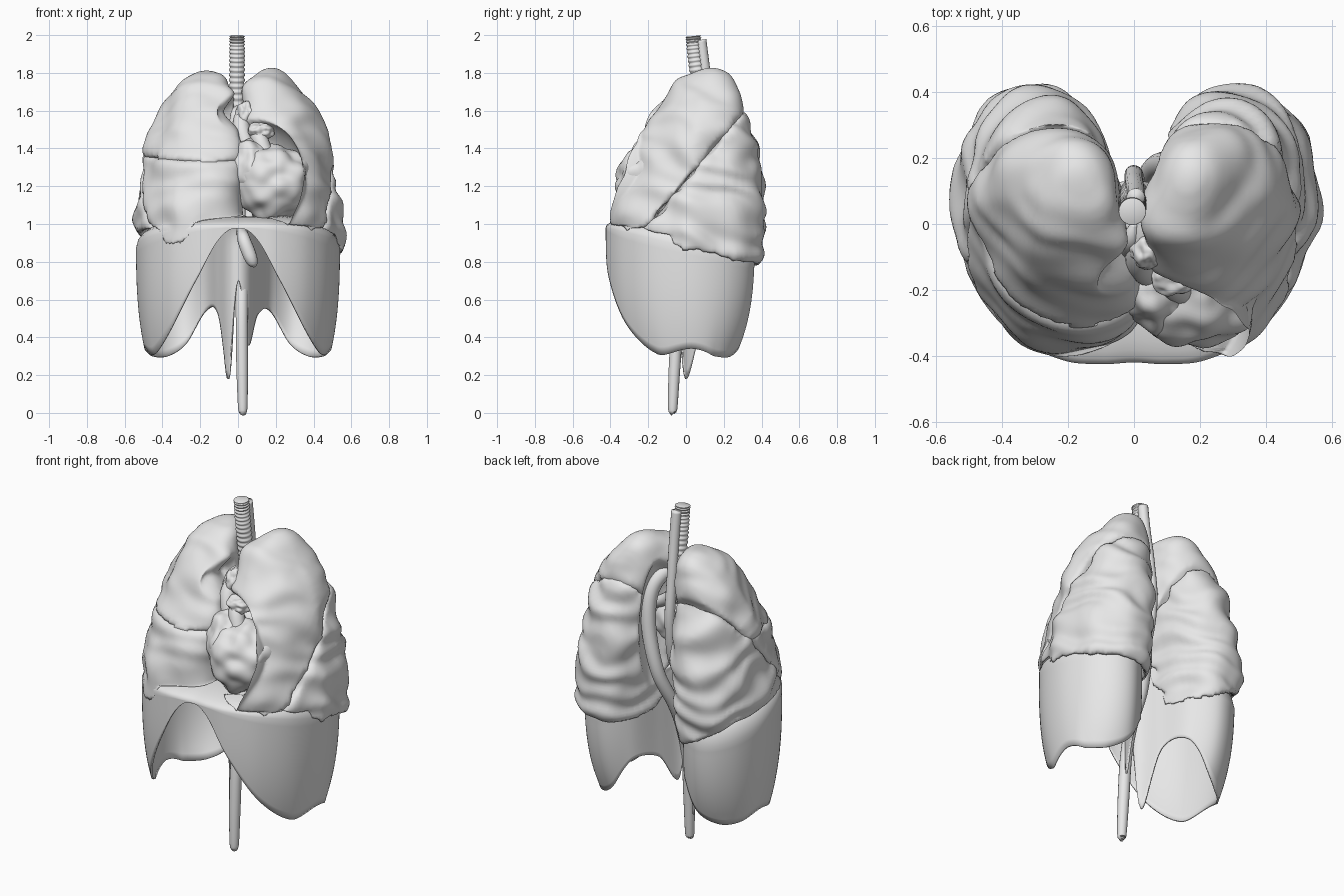
import bpy, bmesh, math
from mathutils import Vector, noise

cube = bpy.data.objects.get("Cube")
if cube:
    bpy.data.objects.remove(cube, do_unlink=True)

GREY = (0.8, 0.8, 0.8, 1)
mat = bpy.data.materials.new("light grey")
mat.use_nodes = True
mat.diffuse_color = GREY
mat.node_tree.nodes["Principled BSDF"].inputs["Base Color"].default_value = GREY


def clamp(v):
    return max(0.0, min(1.0, v))


def spline(pts, steps, closed=False):
    """Catmull-Rom through points of any dimension."""
    n, out = len(pts), []
    for i in range(n if closed else n - 1):
        pick = (lambda k: pts[k % n]) if closed else (lambda k: pts[max(0, min(n - 1, k))])
        a, b, c, d = (pick(i + k) for k in (-1, 0, 1, 2))
        for s in range(steps):
            t = s / steps
            out.append([(2 * q + (r - p) * t + (2 * p - 5 * q + 4 * r - w) * t * t
                         + (3 * q - p - 3 * r + w) * t ** 3) / 2
                        for p, q, r, w in zip(a, b, c, d)])
    if not closed:
        out.append(list(pts[-1]))
    return out


def loft(rings, caps=True):
    bm = bmesh.new()
    rows = [[bm.verts.new(p) for p in ring] for ring in rings]
    n = len(rows[0])
    for lo, hi in zip(rows, rows[1:]):
        for i in range(n):
            j = (i + 1) % n
            bm.faces.new((lo[i], lo[j], hi[j], hi[i]))
    bm.faces.new(rows[0])
    if caps:
        bm.faces.new(rows[-1])
    bmesh.ops.recalc_face_normals(bm, faces=bm.faces)
    return bm


def add(name, bm):
    me = bpy.data.meshes.new(name)
    bm.to_mesh(me)
    bm.free()
    me.materials.append(mat)
    me.shade_smooth()
    ob = bpy.data.objects.new(name, me)
    bpy.context.collection.objects.link(ob)
    return ob


def tube(name, pts, steps=8, sides=16, ripple=0.0, rings=1):
    """Tube through (x, y, z, radius) points, with optional ring ridges."""
    path = spline(pts, steps)
    rows = []
    for i, p in enumerate(path):
        c = Vector(p[:3])
        t = (Vector(path[min(i + 1, len(path) - 1)][:3]) - Vector(path[max(i - 1, 0)][:3])).normalized()
        u = t.cross(Vector((0.3, 1, 0.2))).normalized()
        w = t.cross(u)
        r = max(p[3], 0.002) + ripple * math.sin(i / (len(path) - 1) * rings * math.tau)
        rows.append([c + (u * math.cos(a) + w * math.sin(a)) * r
                     for a in (k * math.tau / sides for k in range(sides))])
    return add(name, loft(rows))


# Diaphragm: outline (x, y, rim height) from front middle round to the back notch
half = [(0, -.42, .98), (.1, -.425, .92), (.22, -.412, .71), (.37, -.335, .45), (.49, -.18, .31),
        (.54, .03, .34), (.505, .21, .3), (.41, .33, .3), (.29, .36, .37), (.17, .27, .54),
        (.1, .11, .52), (.05, 0, .36), (0, -.03, .7)]
outline = spline(half + [(-x, y, z if y else z - .18) for x, y, z in half[-2:0:-1]], 8, True)
MID = Vector((0, -0.15))
polar = [(math.atan2(p[0], p[1] - MID.y), (Vector(p[:2]) - MID).length) for p in outline]


def dome_height(y, r):
    edge = 0.88 - 0.24 * y
    return edge + (1.04 - edge) * math.sqrt(max(0, 1 - r ** 3))


def dome_at(x, y):
    a = math.atan2(x, y - MID.y)
    radius = min(polar, key=lambda q: abs(q[0] - a))[1]
    r = (Vector((x, y)) - MID).length / radius
    return dome_height(y, r) if r < 1 else -1


rows = []
for r in (.02, .2, .4, .6, .75, .86, .94, .98, 1):
    row = []
    for x, y, _ in outline:
        px, py = x * r, MID.y + (y - MID.y) * r
        row.append((px, py, dome_height(py, r)))
    rows.append(row)
for k in range(1, 15):
    row = []
    for x, y, rim in outline:
        top = dome_height(y, 1)
        z = top + (min(rim, top - .005) - top) * k / 14
        u = clamp((0.95 - z) / 0.65) ** 3
        squeeze = .2 * clamp(-y / .2) + .28 * clamp(y / .2) * clamp((abs(x) - .08) / .12)
        row.append((x * (1 - .1 * u), y * (1 - squeeze * u), z))
    rows.append(row)
diaphragm = add("diaphragm", loft(rows, caps=False))
diaphragm.modifiers.new("thickness", "SOLIDIFY").thickness = 0.01

# Lung envelope: height, inner x, outer x, front y, back y
sections = [(1.815, .15, .19, .11, .17), (1.785, .09, .26, .02, .23), (1.7, .05, .35, -.09, .27),
            (1.58, .045, .43, -.17, .31), (1.45, .05, .475, -.25, .35), (1.3, .06, .5, -.32, .385),
            (1.15, .07, .525, -.37, .41), (1.0, .08, .545, -.39, .415), (.88, .09, .555, -.38, .405),
            (.74, .11, .55, -.3, .395)]


def lung_envelope(side):
    rows = []
    for z, xi, xo, yf, yb in spline(sections, 4):
        row = []
        for k in range(40):
            c, s = math.cos(k * math.tau / 40), math.sin(k * math.tau / 40)
            c, s = (math.copysign(abs(v) ** 0.93, v) for v in (c, s))
            x = (xi + xo) / 2 + c * (xo - xi) / 2 + min(0, s) * (xo - xi) * 0.2
            row.append((side * x, (yf + yb) / 2 + s * (yb - yf) / 2, z))
        rows.append(row)
    return loft(rows)


# Hollows in the left lung for the heart and the aorta: y, z, their radii, depth from x
hollows = [(-.27, 1.2, .27, .38, .06, .3), (.17, 1.3, .13, .4, .05, .1)]


def lobe(name, side, cuts, ribs):
    bm = lung_envelope(side)
    for point, normal in cuts:
        n = Vector(normal).normalized()
        bmesh.ops.bisect_plane(bm, geom=bm.verts[:] + bm.edges[:] + bm.faces[:],
                               plane_co=Vector(point) - n * 0.002, plane_no=n, clear_outer=True)
        bmesh.ops.holes_fill(bm, edges=[e for e in bm.edges if e.is_boundary], sides=0)
    bmesh.ops.recalc_face_normals(bm, faces=bm.faces)
    ob = add(name, bm)
    remesh = ob.modifiers.new("remesh", "REMESH")
    remesh.mode, remesh.voxel_size = "VOXEL", 0.016
    soft = ob.modifiers.new("soften", "SMOOTH")
    soft.factor, soft.iterations = 0.5, 8
    me = bpy.data.meshes.new_from_object(ob.evaluated_get(bpy.context.evaluated_depsgraph_get()))
    ob.modifiers.clear()
    ob.data = me
    normals = [v.normal.copy() for v in me.vertices]
    for v, n in zip(me.vertices, normals):
        p = v.co.copy()
        # Soft lumps and rib grooves
        rib = math.sin(p.z * 42 + p.y * 14 + 5 * noise.noise(p * 4))
        p += n * (0.007 + 0.025 * noise.noise(p * 6 + Vector((side * 3, 0, 0))) + ribs * rib)
        if side < 0:
            # Front of the right lung reaches the midline, with a notch at its root
            p.x += 0.07 * clamp(-p.y / .2) * clamp(1.3 - abs(p.x) / .25)
            q = Vector((p.x + .01, p.z - 1.59)).length
            if q < .1 and p.y < 0:
                p.x -= .1 - q
        else:
            for cy, cz, ry, rz, x, depth in hollows:
                d = 1 - ((p.y - cy) / ry) ** 2 - ((p.z - cz) / rz) ** 2
                if d > 0:
                    p.x = max(p.x, x + depth * math.sqrt(d))
        if p.z < 1.1:
            p.z = max(p.z, dome_at(p.x, p.y) + 0.012)
        v.co = p
    bm = bmesh.new()
    bm.from_mesh(me)
    for _ in range(2):
        bmesh.ops.smooth_vert(bm, verts=bm.verts, factor=0.5, use_axis_x=True, use_axis_y=True, use_axis_z=True)
    bm.to_mesh(me)
    bm.free()
    me.shade_smooth()


# Lobes: the slanted fissure splits both lungs, a level one splits the right front
slant, level = (0, 0, 1.23), (0, 0, 1.355)
up, down = (0, -1.2, 1), (0, 1.2, -1)
lobe("left_upper_lobe", 1, [(slant, down)], 0.004)
lobe("left_lower_lobe", 1, [(slant, up), ((.3, .38, .77), (.1, -.17, -1))], 0.008)
lobe("right_upper_lobe", -1, [(slant, down), (level, (0, .1, -1))], 0.003)
lobe("right_middle_lobe", -1, [(slant, down), (level, (0, -.1, 1))], 0.003)
lobe("right_lower_lobe", -1, [(slant, up), ((-.2, .38, .76), (-.5, -.1, -1))], 0.008)


def blob(name, centre, radii, lumps):
    bm = bmesh.new()
    bmesh.ops.create_icosphere(bm, subdivisions=5, radius=1)
    for v in bm.verts:
        d = v.co.copy()
        fold = noise.noise(d * 2.2 + Vector(centre) * 9)
        v.co = Vector([a * b for a, b in zip(d, radii)]) * (1 + lumps * fold) + Vector(centre)
    return add(name, bm)


# Heart and its upper chambers
blob("heart", (.185, -.2, 1.215), (.2, .175, .2), .16)
blob("right_atrium", (.07, -.18, 1.28), (.11, .15, .17), .14)
blob("left_atrium", (.1, -.02, 1.3), (.13, .12, .14), .1)
blob("left_auricle", (.12, -.15, 1.49), (.07, .07, .05), .2)
blob("thymus", (.04, -.08, 1.58), (.05, .055, .07), .2)

# Great vessels
tube("aorta", [(.06, -.16, 1.38, .04), (.02, -.12, 1.5, .045), (.03, -.04, 1.58, .045),
               (.08, .07, 1.6, .045), (.12, .15, 1.5, .042), (.115, .18, 1.3, .04), (.065, .17, 1.05, .037),
               (.02, .09, .85, .034), (.02, .01, .68, .033), (.02, -.04, .5, .032),
               (.022, -.06, .25, .031), (.025, -.07, .03, .025), (.025, -.07, .008, .016),
               (.025, -.07, 0, .002)])
tube("pulmonary_trunk", [(.14, -.2, 1.38, .045), (.11, -.17, 1.46, .042), (.08, -.08, 1.5, .04),
                         (.1, .02, 1.5, .035), (.2, .06, 1.48, .03)])
tube("upper_vein", [(.02, -.12, 1.3, .035), (-.01, -.09, 1.45, .035), (-.01, -.05, 1.58, .03),
                    (0, 0, 1.62, .01)])

# Airway and gullet
tube("trachea", [(-.005, .038, 1.995, .039), (-.005, .05, 1.88, .04), (-.005, .075, 1.7, .04),
                 (0, .1, 1.48, .04)], steps=44, sides=20, ripple=.0028, rings=20)
for s, label in ((1, "left"), (-1, "right")):
    tube(label + "_bronchus", [(0, .1, 1.52, .034), (s * .06, .09, 1.45, .034), (s * .18, .07, 1.38, .028)])
tube("gullet", [(.005, .08, 1.975, .028), (.005, .1, 1.82, .028), (0, .13, 1.6, .028),
                (0, .15, 1.35, .028), (.01, .1, 1.1, .028), (.02, -.04, .97, .028),
                (.03, -.12, .92, .034), (.06, -.14, .84, .036), (.08, -.14, .79, .026), (.085, -.14, .77, .003)])
